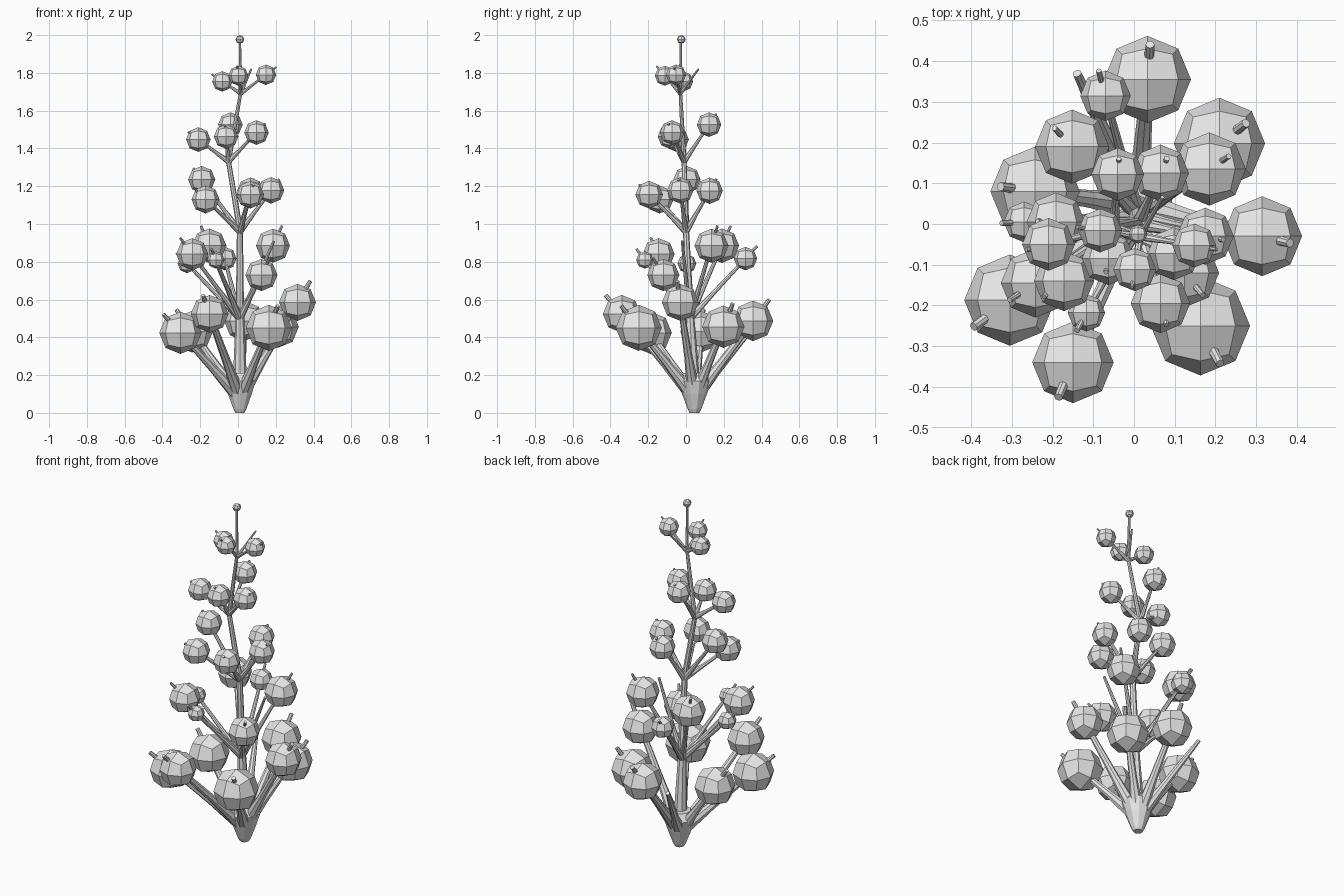
import bpy
import bmesh
from mathutils import Matrix, Vector

old = bpy.data.objects.get("Cube")
if old:
    bpy.data.objects.remove(old, do_unlink=True)

grey = bpy.data.materials.new("plain_grey")
grey.use_nodes = True
grey.diffuse_color = (0.8, 0.8, 0.8, 1)
grey.node_tree.nodes["Principled BSDF"].inputs["Base Color"].default_value = (0.8, 0.8, 0.8, 1)


def finish(bm, name):
    """Turn a bmesh into a flat shaded grey object."""
    bmesh.ops.recalc_face_normals(bm, faces=bm.faces)
    mesh = bpy.data.meshes.new(name)
    bm.to_mesh(mesh)
    bm.free()
    mesh.materials.append(grey)
    obj = bpy.data.objects.new(name, mesh)
    bpy.context.scene.collection.objects.link(obj)
    return obj


def add_ball(name, centre, radius):
    """Cube divided once and rounded into a ball of quads."""
    bm = bmesh.new()
    bmesh.ops.create_cube(bm, size=2)
    bmesh.ops.subdivide_edges(bm, edges=bm.edges[:], cuts=1, use_grid_fill=True)
    for v in bm.verts:
        v.co = Vector(centre) + v.co.normalized() * radius
    return finish(bm, name)


def add_tube(name, points, radii, sides=8):
    """Tapered tube through a list of points, capped at both ends."""
    bm = bmesh.new()
    points = [Vector(p) for p in points]
    rings = []
    for i, (p, r) in enumerate(zip(points, radii)):
        along = points[min(i + 1, len(points) - 1)] - points[max(i - 1, 0)]
        turn = Vector((0, 0, 1)).rotation_difference(along).to_matrix().to_4x4()
        ring = bmesh.ops.create_circle(bm, segments=sides, radius=r,
                                       matrix=Matrix.Translation(p) @ turn)["verts"]
        rings.append(ring)
    for low, high in zip(rings, rings[1:]):
        for k in range(sides):
            n = (k + 1) % sides
            bm.faces.new((low[k], low[n], high[n], high[k]))
    bm.faces.new(rings[0])
    bm.faces.new(rings[-1])
    return finish(bm, name)


# Main stem with its slight bends, and the bud on top
add_tube("main_stem",
         [(0.01, 0.04, 0.1), (0.01, 0.02, 0.53), (0.01, 0, 0.97),
          (-0.05, -0.01, 1.33), (0.015, -0.03, 1.7), (0.01, -0.027, 1.97)],
         [0.04, 0.022, 0.016, 0.013, 0.009, 0.006])
add_ball("top_bud", (0.01, -0.025, 1.977), 0.023)

# Swollen base where the lowest stalks merge
add_tube("root_funnel",
         [(0.01, 0.045, z) for z in (0, 0.02, 0.1, 0.17, 0.21)],
         [0.025, 0.036, 0.066, 0.088, 0.06], sides=10)

# Tiers: root point, stalk radii, overshoot past the fruit, fruits as x, y, z, radius
tiers = {
    "bottom": ((0.01, 0.045, 0.08), 0.038, 0.011, 0.035, [
        (0.033, 0.355, 0.487, 0.107), (0.21, 0.198, 0.456, 0.112),
        (-0.243, 0.08, 0.43, 0.11), (0.315, -0.03, 0.585, 0.098),
        (0.163, -0.25, 0.45, 0.122), (-0.15, -0.34, 0.524, 0.1),
        (-0.305, -0.187, 0.424, 0.112)]),
    "lower": ((0.01, 0.02, 0.5), 0.02, 0.007, 0.03, [
        (0.185, 0.135, 0.885, 0.09), (-0.242, -0.145, 0.84, 0.085),
        (-0.152, 0.19, 0.885, 0.091), (-0.27, 0.005, 0.79, 0.05),
        (-0.117, -0.218, 0.81, 0.046), (-0.07, 0.315, 0.817, 0.062),
        (0.124, -0.12, 0.73, 0.085)]),
    "middle": ((0.01, 0, 0.96), 0.018, 0.007, 0.004, [
        (-0.192, 0.005, 1.235, 0.072), (-0.172, -0.14, 1.13, 0.074),
        (0.175, -0.03, 1.178, 0.07), (0.065, -0.195, 1.155, 0.073),
        (0.065, 0.125, 1.176, 0.07)]),
    "upper": ((-0.05, -0.01, 1.33), 0.015, 0.006, 0.004, [
        (-0.21, -0.05, 1.447, 0.065), (0.098, -0.073, 1.484, 0.065),
        (-0.063, -0.085, 1.463, 0.065), (-0.04, 0.122, 1.526, 0.065)]),
    "top": ((0.015, -0.03, 1.69), 0.011, 0.005, 0.015, [
        (-0.083, -0.016, 1.755, 0.054), (0.002, -0.112, 1.785, 0.053),
        (0.148, -0.053, 1.79, 0.054)]),
}

for tier, (root, thick, thin, extra, fruits) in tiers.items():
    start = Vector(root)
    for i, (x, y, z, r) in enumerate(fruits, 1):
        centre = Vector((x, y, z))
        tip = centre + (centre - start).normalized() * (r + extra)
        add_tube(f"{tier}_stalk_{i}", [start, start.lerp(tip, 0.35), tip],
                 [thick, (thick + thin) * 0.45, thin])
        add_ball(f"{tier}_fruit_{i}", centre, r)

# Stalks that carry no fruit
for name, tier, tip in (("bare_stalk_low", "bottom", (-0.14, 0.37, 0.47)),
                        ("bare_stalk_mid", "lower", (0.19, -0.02, 0.91)),
                        ("bare_stalk_top", "top", (0.07, 0.066, 1.82))):
    start, thick, thin = tiers[tier][:3]
    start, tip = Vector(start), Vector(tip)
    add_tube(name, [start, start.lerp(tip, 0.35), tip],
             [thick, (thick + thin) * 0.45, thin])
